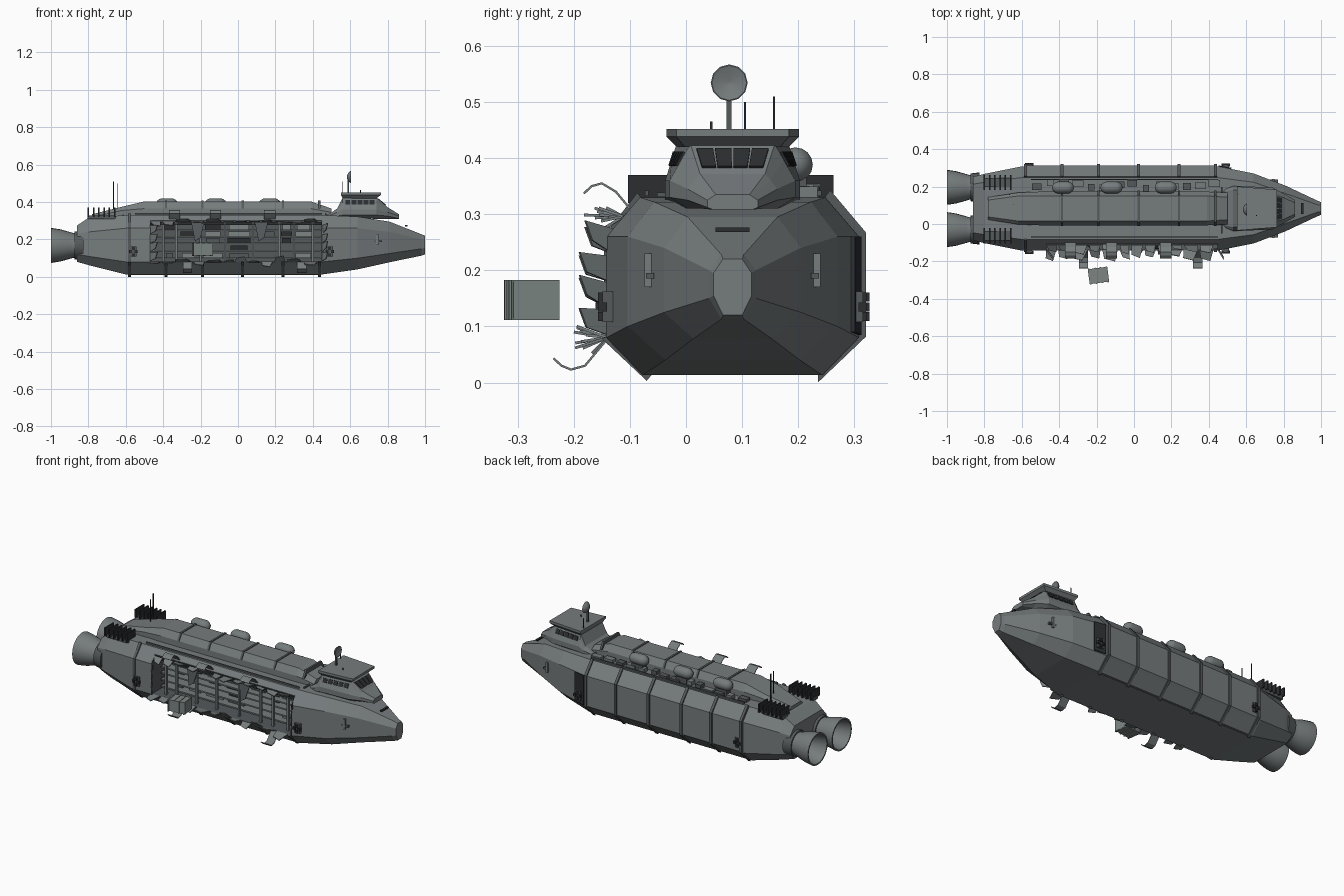
import bpy, bmesh, math, random
from mathutils import Vector, Matrix

random.seed(4)
if "Cube" in bpy.data.objects:
    bpy.data.objects.remove(bpy.data.objects["Cube"])


def material(name, r, g, b):
    m = bpy.data.materials.new(name)
    m.use_nodes = True
    m.diffuse_color = (r, g, b, 1)
    m.node_tree.nodes["Principled BSDF"].inputs["Base Color"].default_value = (r, g, b, 1)
    return m


HULL = material("hull grey", .18, .2, .205)
TRIM = material("trim grey", .09, .1, .105)
DARK = material("dark metal", .025, .027, .03)
CRATE = material("crate grey green", .2, .235, .225)
YC = .083  # keel line


def finish(name, bm, mat, thick=0, smooth=False):
    bmesh.ops.recalc_face_normals(bm, faces=bm.faces)
    me = bpy.data.meshes.new(name)
    bm.to_mesh(me)
    bm.free()
    ob = bpy.data.objects.new(name, me)
    bpy.context.collection.objects.link(ob)
    me.materials.append(mat)
    if thick:
        s = ob.modifiers.new("thickness", "SOLIDIFY")
        s.thickness, s.offset = thick, 0
    if smooth:
        bpy.ops.object.select_all(action="DESELECT")
        ob.select_set(True)
        bpy.context.view_layer.objects.active = ob
        bpy.ops.object.shade_smooth_by_angle(angle=math.radians(35))
    return ob


def box(name, centre, size, mat=HULL, rot=0):
    bm = bmesh.new()
    m = Matrix.Translation(centre) @ Matrix.Rotation(rot, 4, "Z") @ Matrix.Diagonal((*size, 1))
    bmesh.ops.create_cube(bm, size=1, matrix=m)
    return finish(name, bm, mat)


def bridge_rings(bm, rings, caps=True, skip=lambda i, j: False):
    vs = [[bm.verts.new(p) for p in r] for r in rings]
    n = len(vs[0])
    for i in range(len(vs) - 1):
        for j in range(n):
            if not skip(i, j):
                bm.faces.new((vs[i][j], vs[i][(j + 1) % n], vs[i + 1][(j + 1) % n], vs[i + 1][j]))
    if caps:
        bm.faces.new(vs[0])
        bm.faces.new(vs[-1])


def loft(name, sections, mat=HULL, skip=lambda i, j: False):
    """Sections: x, half widths bottom/side/top, heights bottom/side low/side high/top."""
    rings = []
    for x, wb, w, wt, zb, zl, zu, zt in sections:
        half = [(wb, zb), (w, zl), (w, zu), (w + (wt - w) * .57, zu + (zt - zu) * .57), (wt, zt)]
        rings.append([(x, YC + a, z) for a, z in half] + [(x, YC - a, z) for a, z in reversed(half)])
    bm = bmesh.new()
    bridge_rings(bm, rings, True, skip)
    return finish(name, bm, mat)


def prism(name, profile, x0, x1, mat=HULL):
    bm = bmesh.new()
    bridge_rings(bm, [[(x, y, z) for y, z in profile] for x in (x0, x1)])
    return finish(name, bm, mat)


def sheet(name, path, x0, x1, mat=HULL, thick=.004):
    bm = bmesh.new()
    rows = [[bm.verts.new((x, y, z)) for x in (x0, x1)] for y, z in path]
    for a, b in zip(rows, rows[1:]):
        bm.faces.new((a[0], a[1], b[1], b[0]))
    return finish(name, bm, mat, thick)


def plate(name, pts, mat, thick=.005):
    bm = bmesh.new()
    bm.faces.new([bm.verts.new(p) for p in pts])
    return finish(name, bm, mat, thick)


def lathe(name, centre, profile, segs=20, mat=HULL, caps=True):
    cx, cy, cz = centre
    bm = bmesh.new()
    bridge_rings(bm, [[(cx + x, cy + r * math.cos(k * math.tau / segs), cz + r * math.sin(k * math.tau / segs))
                       for k in range(segs)] for x, r in profile], caps)
    return finish(name, bm, mat, 0, True)


# Main hull with the breached side left open
loft("hull", [
    (-.86, .13, .17, .13, .08, .12, .23, .275),
    (-.8, .14, .185, .14, .063, .11, .24, .315),
    (-.6, .16, .225, .165, .013, .08, .26, .33),
    (-.47, .16, .225, .165, .013, .08, .26, .33),
    (.45, .16, .225, .165, .013, .08, .26, .33),
    (.64, .12, .187, .14, .04, .1, .26, .322),
    (.81, .07, .122, .08, .078, .125, .24, .295),
    (.98, .02, .042, .02, .113, .15, .2, .228),
    (1, .017, .034, .017, .12, .155, .195, .22),
], skip=lambda i, j: i == 3 and j in (6, 7))

# Spine deck
loft("spine", [
    (-.78, .06, .06, .045, .3, .31, .32, .335),
    (-.62, .09, .085, .067, .32, .33, .355, .375),
    (-.5, .1, .09, .067, .32, .33, .365, .403),
    (.39, .1, .09, .067, .32, .33, .365, .403),
    (.5, .1, .085, .06, .32, .33, .345, .365),
])

# Ribs, armour on the left side and spine straps
ribs = (-.58, -.385, -.19, .025, .24, .435)
armour = [(.235, .01), (.314, .085), (.314, .263), (.255, .335), (.24, .32), (.3, .25), (.3, .09), (.235, .03)]
rib = [(.235, .0), (.321, .082), (.321, .267), (.257, .343), (.24, .32), (.3, .25), (.3, .09), (.235, .03)]
for a, b in zip(ribs, ribs[1:]):
    prism("armour_panel", armour, a + .008, b - .008)
for x in ribs:
    prism("left_rib", rib, x - .008, x + .008, TRIM)
    prism("right_foot", [(-.07, .003), (-.15, .078), (-.135, .085), (-.06, .015)], x - .008, x + .008, TRIM)
    if x > -.5:
        prism("spine_strap", [(-.012, .365), (.012, .407), (.154, .407), (.178, .365)], x - .006, x + .006, TRIM)
prism("rear_right_rib", [(-.146, .08), (-.146, .262), (-.087, .338), (-.08, .33), (-.13, .25), (-.13, .08)],
      -.588, -.572, TRIM)

# Cargo hold lining
sheet("hold_lining", [(-.14, .08), (.1, .08), (.1, .3), (-.108, .3)], -.47, .45, TRIM)
for x in (-.469, .449):
    plate("hold_bulkhead", [(x, -.14, .08), (x, .1, .08), (x, .1, .3), (x, -.108, .3), (x, -.14, .26)], TRIM)

# Racks and cargo in the hold
posts = (-.4, -.33, -.2, -.07, .08, .22, .3, .4)
for x in posts:
    box("hold_post", (x, -.1, .19), (.012, .014, .22), HULL)
    box("hold_beam", (x, -.01, .29), (.012, .2, .012), TRIM)
for z in (.1, .14, .18, .215, .25):
    box("hold_shelf", (-.01, .0, z), (.9, .13, .008), HULL)
    for a, b in zip(posts, posts[1:]):
        if random.random() < .6:
            w = (b - a) * random.uniform(.5, .85)
            box("stowed_crate", ((a + b) / 2, .02, z + .016), (w, .09, .024), random.choice((CRATE, TRIM, DARK)))
box("hold_top_rail", (-.01, -.1, .285), (.92, .02, .016), DARK)
for x in (-.22, .12):
    plate("hanging_debris", [(x - .03, -.115, .29), (x + .04, -.115, .29), (x + .02, -.13, .21), (x - .01, -.13, .19)], TRIM)


# Torn plating around the breach
def tooth(a, b, out, name):
    a, b, out = Vector(a), Vector(b), Vector(out)
    skew = (b - a) * random.uniform(-.2, .2)
    plate(name, [a, b, b + out + skew - (b - a) * .15, a + out * .75 + skew + (b - a) * .15], HULL)


x = -.47
while x < .42:
    w = random.uniform(.05, .09)
    tooth((x, -.14, .08), (x + w, -.14, .08), (0, -random.uniform(.02, .06), random.uniform(-.03, .04)), "lower_tear")
    tooth((x, -.112, .296), (x + w, -.112, .296), (0, -random.uniform(.02, .07), random.uniform(-.03, .02)), "upper_tear")
    x += w + .01
for k in range(4):
    z = .085 + k * .048
    y = -.14 if z < .22 else -.13
    tooth((-.47, y, z), (-.47, y, z + .045), (.04, -.05, .01), "aft_tear")
    tooth((.45, y, z), (.45, y, z + .045), (.03, -.05, .015), "forward_tear")
for x in (-.34, -.12, .17):
    sheet("upper_curl", [(-.1, .31), (-.125, .34), (-.15, .355), (-.168, .35), (-.182, .337)], x - .03, x + .03)
for x in (-.27, .34):
    sheet("lower_curl", [(-.14, .078), (-.18, .03), (-.205, .023), (-.222, .03), (-.236, .043)], x - .025, x + .025)

# Drifting crate
box("drifting_crate", (-.19, -.275, .147), (.105, .08, .066), CRATE, .13)
for k in (-1, -.33, .33, 1):
    box("crate_band", (-.19 + k * .047, -.275 + k * .006, .147), (.008, .086, .072), CRATE, .13)

# Engines
for y in (-.03, .196):
    lathe("engine_bell", (0, y, .168), [(-.84, .05), (-.865, .066), (-.88, .066), (-.9, .072), (-.95, .086), (-.995, .093),
                                        (-1, .093), (-1, .085), (-.95, .075), (-.9, .055), (-.88, .02)], 24)
    lathe("engine_collar", (-.855, y, .168), [(-.02, .074), (.03, .08)], 24, TRIM)

# Radiator stacks
for y in (-.062, .222):
    box("radiator_base", (-.73, y, .318), (.15, .05, .02), TRIM)
    for k in range(6):
        box("radiator_fin", (-.8 + k * .028, y, .345), (.008, .082, .05), DARK)

# Tanks and equipment on the left deck
for x in (-.38, -.12, .17):
    lathe("deck_tank", (x, .195, .388), [(-.058, .006), (-.053, .018), (-.04, .028), (-.03, .031),
                                         (.03, .031), (.04, .028), (.053, .018), (.058, .006)], 16)
    box("tank_cradle", (x, .195, .35), (.07, .04, .04), TRIM)
for k in range(14):
    box("deck_unit", (-.52 + k * .073, random.uniform(.19, .225), .335),
        (random.uniform(.03, .065), .035, random.uniform(.02, .04)), random.choice((HULL, TRIM)))
for y in (-.07, .238):
    box("deck_pipe", (-.05, y, .337), (1, .007, .01), TRIM)

# Bridge
loft("bridge", [
    (.48, .09, .1, .09, .315, .318, .323, .33),
    (.53, .1, .12, .1, .315, .325, .345, .365),
    (.56, .1, .12, .1, .315, .33, .36, .425),
    (.74, .08, .112, .075, .31, .33, .36, .425),
    (.8, .055, .08, .058, .31, .325, .345, .372),
    (.86, .035, .045, .03, .308, .312, .325, .335),
])
bm = bmesh.new()
bridge_rings(bm, [[(x0, YC - w, z), (x1, YC - w * .85, z), (x1, YC + w * .85, z), (x0, YC + w, z)]
                  for x0, x1, w, z in ((.56, .74, .1, .42), (.55, .765, .118, .438), (.55, .765, .118, .452))])
finish("bridge_roof", bm, HULL)

# Bridge windows
for s in (-1, 1):
    low = [Vector((x, YC + s * w, .36)) for x, w in ((.56, .1215), (.74, .1135))]
    top = [Vector((x, YC + s * w, .425)) for x, w in ((.56, .1015), (.74, .0765))]
    for k in range(5):
        quad = []
        for u, v in ((0, .4), (.14, .4), (.14, .78), (0, .78)):
            u += .08 + k * .18
            quad.append(low[0].lerp(low[1], u).lerp(top[0].lerp(top[1], u), v))
        plate("side_window", quad, DARK)
for k in range(4):
    quad = []
    for u, x, z in ((k, .751, .416), (k + .9, .751, .416), (k + .9, .789, .384), (k, .789, .384)):
        quad.append((x, YC + (u - 1.95) * (.033 if x < .77 else .028), z))
    plate("windscreen", quad, DARK)

# Masts and dish
for x, y, z, h in ((-.665, .157, .33, .18), (-.645, .105, .35, .15), (.56, .157, .44, .07), (.655, .045, .445, .02)):
    box("antenna", (x, y, z + h / 2), (.004, .004, h), DARK)
box("dish_mast", (.59, .077, .485), (.009, .009, .08), TRIM)
lathe("dish", (.595, .077, .534), [(-.012, .008), (-.004, .024), (.008, .033), (.009, .031), (.0, .003)], 12)

# Nose fittings, thruster clusters and side hatch
for s in (-1, 1):
    box("nose_fin", (.745, YC + s * .147, .2), (.012, .02, .06), HULL)
    box("nose_fin_bar", (.745, YC + s * .147, .19), (.05, .014, .01), TRIM)
    for x, w in ((-.56, .226), (.49, .222)):
        box("thruster_mount", (x, YC + s * w, .135), (.036, .02, .055), TRIM)
        for dx, dz in ((-.015, 0), (.015, 0), (0, -.017), (0, .017)):
            box("thruster_nozzle", (x + dx, YC + s * (w + .01), .135 + dz), (.016, .016, .016), DARK)
plate("left_recess", [(.452, .309, .085), (.52, .297, .09), (.52, .297, .26), (.452, .309, .26)], DARK, .008)
box("nose_bar", (.9, YC, .272), (.012, .06, .008), DARK)
box("deck_rail", (.47, YC - .01, .335), (.008, .25, .008), TRIM)
